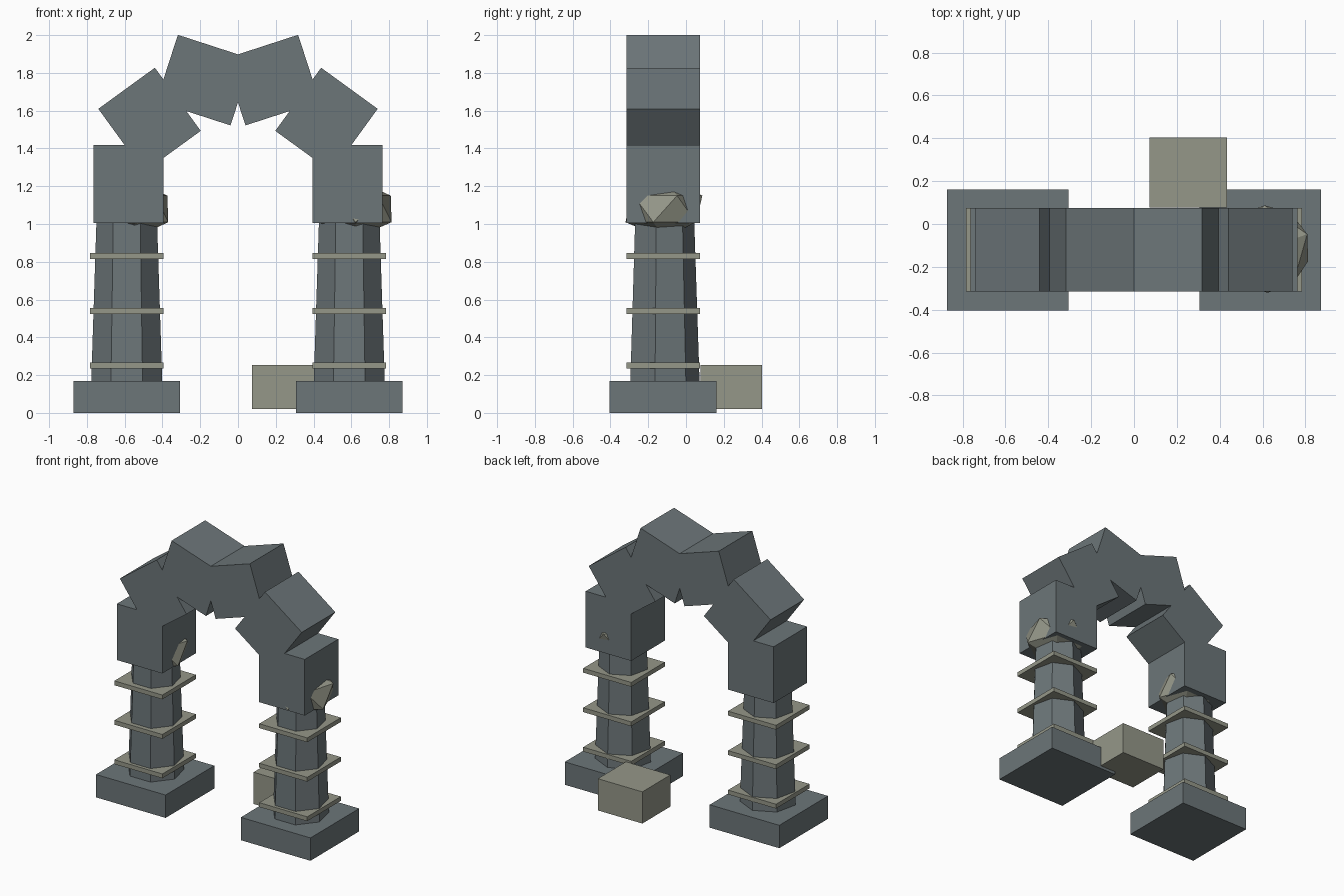
import bpy, math

cube = bpy.data.objects.get("Cube")
if cube:
    bpy.data.objects.remove(cube, do_unlink=True)


def make_material(name, color):
    mat = bpy.data.materials.new(name)
    mat.use_nodes = True
    mat.diffuse_color = color
    mat.node_tree.nodes["Principled BSDF"].inputs["Base Color"].default_value = color
    return mat


STONE = make_material("grey stone", (0.15, 0.18, 0.19, 1))
TRIM = make_material("pale stone", (0.30, 0.31, 0.25, 1))


def finish(name, mat):
    obj = bpy.context.object
    obj.name = name
    obj.data.materials.append(mat)
    return obj


def box(name, center, size, mat, tilt=0):
    bpy.ops.mesh.primitive_cube_add(size=1, location=center, rotation=(0, tilt, 0))
    bpy.context.object.scale = size
    return finish(name, mat)


PILLAR_X, DEPTH_Y = 0.589, -0.121

for side, label in ((-1, "right"), (1, "left")):
    x = side * PILLAR_X
    # Square foot
    box(label + "_foot", (x, DEPTH_Y, 0.084), (0.566, 0.566, 0.168), STONE)
    # Tapered seven-sided shaft
    bpy.ops.mesh.primitive_cone_add(vertices=7, radius1=0.193, radius2=0.163,
                                    depth=0.90, location=(x, DEPTH_Y, 0.61))
    finish(label + "_shaft", STONE)
    # Square bands
    for i in range(3):
        box(f"{label}_band_{i + 1}", (x, DEPTH_Y, 0.25 + 0.29 * i),
            (0.39, 0.39, 0.032), TRIM)

# Rough rocks wedged between each shaft and the arch
for label, x, width in (("right", -0.552, 0.212), ("left", 0.617, 0.228)):
    bpy.ops.mesh.primitive_ico_sphere_add(subdivisions=1, radius=1,
                                          location=(x, DEPTH_Y + 0.004, 1.08),
                                          rotation=(0, 0, math.radians(20)))
    bpy.context.object.scale = (width, width, 0.157)
    finish(label + "_capital_rock", TRIM)

# Arch of six equal blocks fanned around a half circle
ARCH_R, ARCH_Z = 0.579, 1.211
for i in range(6):
    a = math.pi * i / 5
    box(f"arch_block_{i + 1}",
        (-ARCH_R * math.cos(a), DEPTH_Y, ARCH_Z + ARCH_R * math.sin(a)),
        (0.37, 0.39, 0.413), STONE, -a if i < 3 else math.pi - a)

# Loose block behind the left pillar
box("loose_block", (0.254, 0.240, 0.137), (0.362, 0.326, 0.233), TRIM)
